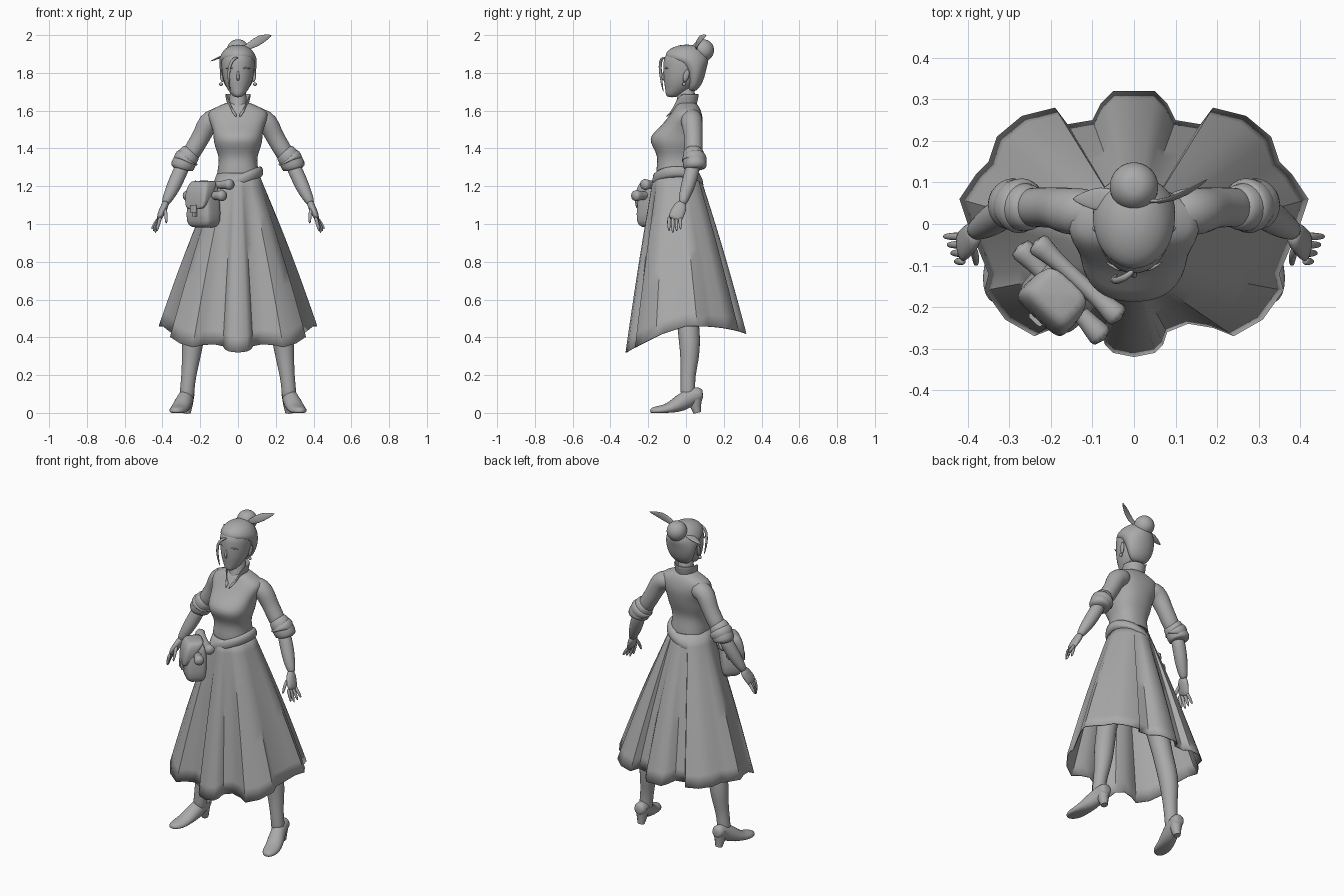
import bpy, math
from mathutils import Vector

cube = bpy.data.objects.get("Cube")
if cube:
    bpy.data.objects.remove(cube, do_unlink=True)

COLOUR = (.4, .4, .4, 1)
grey = bpy.data.materials.new("plain_grey")
grey.use_nodes = True
grey.diffuse_color = COLOUR
grey.node_tree.nodes["Principled BSDF"].inputs["Base Color"].default_value = COLOUR


def grid(name, rows, origin=(0, 0, 0), closed=True, caps=True, smooth=True, thickness=0):
    """Skin a stack of equally long point rows."""
    count = len(rows[0])
    faces = []
    for i in range(len(rows) - 1):
        low, high = i * count, (i + 1) * count
        for j in range(count if closed else count - 1):
            k = (j + 1) % count
            faces.append((low + j, low + k, high + k, high + j))
    if caps:
        last = (len(rows) - 1) * count
        faces.append(tuple(reversed(range(count))))
        faces.append(tuple(range(last, last + count)))
    mesh = bpy.data.meshes.new(name)
    mesh.from_pydata([tuple(point) for row in rows for point in row], [], faces)
    mesh.materials.append(grey)
    mesh.shade_smooth()
    obj = bpy.data.objects.new(name, mesh)
    obj.location = origin
    bpy.context.collection.objects.link(obj)
    if thickness:
        obj.modifiers.new("Thickness", "SOLIDIFY").thickness = thickness
    if smooth:
        obj.modifiers.new("Smooth", "SUBSURF").levels = 1
        obj.modifiers["Smooth"].render_levels = 1
    else:
        mesh.set_sharp_from_angle(angle=math.radians(40))
    return obj


def power(value, exponent):
    return math.copysign(abs(value) ** exponent, value)


def turn(sides):
    """Angles of one full turn."""
    return [math.tau * j / sides for j in range(sides)]


def loft(name, rings, origin=(0, 0, 0), exponent=1, tilt=0, **options):
    """Horizontal rings given as height, half width, front y, back y."""
    rows = []
    for height, width, front, back in rings:
        middle, depth = (front + back) / 2, (back - front) / 2
        row = []
        for angle in turn(24):
            x = width * power(math.cos(angle), exponent)
            y = middle + depth * power(math.sin(angle), exponent)
            row.append((x, y, height + tilt * x))
        rows.append(row)
    return grid(name, rows, origin, **options)


def tube(name, path, origin=(0, 0, 0), side=1, across=(0, 1, 0), floor=-1, **options):
    """Sweep along points given as x, y, z, radius and optional second radius."""
    points = [Vector((side * q[0], q[1], q[2])) for q in path]
    rows = []
    for i, center in enumerate(points):
        ahead, behind = points[min(i + 1, len(points) - 1)], points[max(i - 1, 0)]
        tangent = (ahead - behind).normalized()
        u = Vector(across).cross(tangent).normalized()
        v = tangent.cross(u)
        row = []
        for angle in turn(12):
            point = center + u * (path[i][3] * math.cos(angle)) + v * (path[i][-1] * math.sin(angle))
            point.z = max(point.z, floor)
            row.append(point)
        rows.append(row)
    return grid(name, rows, (side * origin[0], origin[1], origin[2]), **options)


def ball(name, origin, radius):
    rings = []
    for i in range(1, 10):
        angle = math.pi * i / 10
        width = radius * math.sin(angle)
        rings.append((-radius * math.cos(angle), width, -width, width))
    return loft(name, rings, origin)


# Bodice and neck
loft("bodice", [
    (0, .12, -.16, .07), (.08, .11, -.16, .06), (.14, .1, -.15, .05), (.18, .11, -.16, .05),
    (.23, .13, -.19, .07), (.27, .13, -.19, .08), (.32, .14, -.13, .09), (.36, .16, -.1, .09),
    (.4, .16, -.07, .08), (.42, .11, -.06, .07), (.45, .05, -.04, .05)],
    (0, 0, 1.2), exponent=.85)
loft("neck", [(0, .05, -.09, .05), (.07, .05, -.05, .05), (.2, .04, -.04, .05)], (0, 0, 1.55))

# Standing collar whose edges fall to a V at the throat
rows = []
for level in (1, .5, 0):
    row = []
    for j in range(25):
        angle = math.radians(14.5 * (j - 12))
        throat = max(0, -math.cos(angle)) ** 3
        radius = .055 + .015 * level
        row.append((radius * math.sin(angle),
                    radius * math.cos(angle) - throat / 20 * (1.2 - level),
                    .07 * level * (1 - throat * .7) - throat / 18))
    rows.append(row)
grid("collar", rows, (0, 0, 1.62), closed=False, caps=False, thickness=.006)

# Skirt: waist ellipse blended into a pleated hem that dips at the front
half_hem = [
    (0, -.32), (.05, -.31), (.07, -.29), (.08, -.26), (.13, -.24), (.19, -.25), (.24, -.27),
    (.31, -.23), (.36, -.16), (.35, -.12), (.4, 0), (.42, .06), (.38, .12), (.35, .15),
    (.33, .21), (.27, .26), (.19, .28), (.16, .24), (.1, .25), (.08, .29), (.05, .32), (0, .32)]
hem = half_hem + [(-x, y) for x, y in half_hem[-2:0:-1]]
rows = []
for i in range(13):
    fall = 1 - i / 12
    spread = fall + .03 * math.sin(math.pi * fall)
    row = []
    for x, y in hem:
        angle = math.atan2(y / .32, x / .41)
        waist = Vector((.11 * math.cos(angle), .12 * math.sin(angle) - .05))
        edge = waist.lerp(Vector((x, y)), spread)
        bottom = .46 - .14 * max(0, -y / .32) ** 1.3 - .04 * max(0, y / .32) ** 3
        row.append((edge.x, edge.y, 1.27 + (bottom - 1.27) * fall))
    rows.append(row)
grid("skirt", rows, caps=False, smooth=False, thickness=.006)

# Slanted hip belt
loft("belt", [(-.03, .12, -.17, .08), (-.03, .14, -.18, .1), (.03, .13, -.18, .08),
              (.03, .11, -.16, .06)], (0, 0, 1.23), tilt=.4)

# Head, face and hair
HEAD = (0, 0, 1.7)
loft("head", [
    (-.03, .02, -.1, -.05), (-.01, .04, -.11, -.01), (.02, .06, -.11, .03), (.06, .08, -.12, .07),
    (.14, .09, -.12, .1), (.18, .09, -.12, .1), (.22, .07, -.09, .08), (.24, .03, -.04, .05)], HEAD)
loft("hair", [
    (0, .04, .01, .05), (.03, .07, .01, .08), (.08, .09, 0, .1), (.13, .1, -.02, .11),
    (.16, .1, -.07, .12), (.18, .1, -.12, .12), (.22, .08, -.1, .1), (.24, .05, -.06, .07),
    (.25, .02, -.02, .03)], HEAD)
tube("nose", [(0, -.11, .12, .005), (0, -.13, .07, .009), (0, -.11, .06, .006)], HEAD)
for name, height in (("upper_lip", .04), ("lower_lip", .03)):
    tube(name, [(-.02, -.1, height, .002), (0, -.11, height, .007), (.02, -.1, height, .002)],
         HEAD, across=(0, 0, 1))
ball("hair_bun", (0, .09, 1.92), .06)
tube("hair_strand", [(0, -.11, .18, .006), (-.02, -.13, .18, .009), (-.05, -.14, .14, .009),
                     (-.05, -.13, .05, .006), (-.04, -.12, 0, .002)], HEAD)
# Leaf-shaped hair ornaments
tube("long_feather", [(.01, .06, .22, .004), (.06, .05, .24, .02, .006), (.12, .07, .28, .03, .006),
                      (.18, .11, .3, .002)], HEAD)
tube("short_feather", [(-.02, .06, .21, .006), (-.06, .06, .2, .006, .03), (-.1, .06, .18, .006, .03),
                       (-.15, .06, .16, .002)], HEAD)

SHOULDER, ELBOW, WRIST, ANKLE = (.14, .03, 1.55), (.28, .04, 1.3), (.39, -.03, 1.05), (.27, 0, 0)
for side, label in ((1, "left_"), (-1, "right_")):
    # Brow, ear and earring
    tube(label + "brow", [(.02, -.11, .12, .003), (.04, -.11, .13, .005), (.07, -.09, .12, .002)],
         HEAD, side, across=(0, 0, 1))
    tube(label + "ear", [(.08, -.01, .05, .008), (.09, 0, .08, .009, .02), (.09, .01, .12, .005, .01)],
         HEAD, side)
    ball(label + "earring", (.09 * side, -.01, 1.74), .01)

    # Sleeve, rolled cuff and forearm
    tube(label + "sleeve", [(-.06, -.01, .01, .05), (-.02, 0, .01, .06), (.02, 0, -.01, .06),
                            (.05, .01, -.08, .05), (.08, .01, -.13, .05), (.14, .01, -.23, .05)],
         SHOULDER, side)
    tube(label + "cuff", [(-.04, 0, .09, .04), (-.03, 0, .08, .06), (-.01, 0, .05, .06),
                          (.02, .01, 0, .07), (.02, .01, -.01, .05)], ELBOW, side)
    tube(label + "cuff_fold", [(-.02, 0, .06, .06), (-.01, 0, .05, .07), (0, .01, .03, .07),
                               (0, 0, .02, .06)], ELBOW, side)
    tube(label + "forearm", [(0, 0, .03, .04), (.03, -.01, -.03, .04), (.06, -.03, -.1, .04),
                             (.09, -.05, -.16, .03), (.11, -.06, -.2, .02)], ELBOW, side)

    # Hand
    tube(label + "palm", [(-.01, .01, .07, .02), (0, 0, .04, .02, .04), (.02, -.02, 0, .02, .04),
                          (.03, -.03, -.03, .01, .04)], WRIST, side)
    for k, name in enumerate(("index", "middle", "ring", "little")):
        y, length = k / 50 - .06, .08 - .01 * abs(k - 1)
        tube(label + name + "_finger", [(.02, y, -.01, .01), (.03 + k / 200, y, -.01 - length / 2, .01),
                                        (.04 + k / 100, y, -.02 - length, .006)], WRIST, side)
    tube(label + "thumb", [(0, -.02, .04, .01), (-.01, -.05, 0, .01), (-.01, -.07, -.05, .006)],
         WRIST, side)

    # Leg, shoe and heel
    tube(label + "leg", [(-.18, -.03, 1.1, .08), (-.16, -.03, 1, .09), (-.07, 0, .58, .06),
                         (-.05, .01, .48, .06), (-.03, .02, .38, .06), (-.02, .02, .28, .05),
                         (-.01, .01, .2, .04), (0, .01, .12, .04), (0, .01, .06, .04)], ANKLE, side)
    tube(label + "shoe", [(0, .09, .1, .02), (0, .08, .1, .04), (0, .03, .09, .04, .05),
                          (.02, -.03, .05, .05), (.04, -.09, .02, .05, .03), (.05, -.14, .01, .05, .03),
                          (.06, -.18, .01, .03, .02), (.06, -.19, .01, .01)],
         ANKLE, side, across=(0, 0, 1), floor=0)
    tube(label + "heel", [(0, .05, .1, .04), (0, .05, .04, .03), (0, .06, 0, .02)],
         ANKLE, side, smooth=False)

# Pouch with flap, strap and buckle, turned to sit on the front of the right hip
pouch_parts = {
    "pouch": [(-.12, .05, -.03, .03), (-.11, .08, -.06, .05), (-.06, .09, -.07, .06),
              (.08, .07, -.06, .06), (.12, .06, -.04, .05)],
    "pouch_flap": [(-.02, .05, -.08, -.06), (-.01, .07, -.08, -.05), (.06, .08, -.08, 0),
                   (.12, .07, -.06, .05), (.13, .05, -.04, .04)],
    "pouch_strap": [(-.06, .01, -.08, -.06), (.02, .01, -.08, -.06)],
    "pouch_buckle": [(-.04, .02, -.09, -.07), (0, .02, -.09, -.07)],
}
for name, rings in pouch_parts.items():
    part = loft(name, rings, (-.18, -.17, 1.1), exponent=.45, smooth=len(rings) > 2)
    part.rotation_euler.z = math.radians(-43)

# Two flared scroll tubes carried across the pouch
for name, start, end in (("upper_scroll", (-.24, -.04, 1.2), (-.03, -.23, 1.21)),
                         ("lower_scroll", (-.28, -.05, 1.15), (-.07, -.28, 1.15))):
    path = []
    for i in range(9):
        flare = abs(i / 4 - 1) ** 3
        path.append((*Vector(start).lerp(Vector(end), i / 8), .02 + .016 * flare))
    tube(name, path, across=(0, 0, 1))
